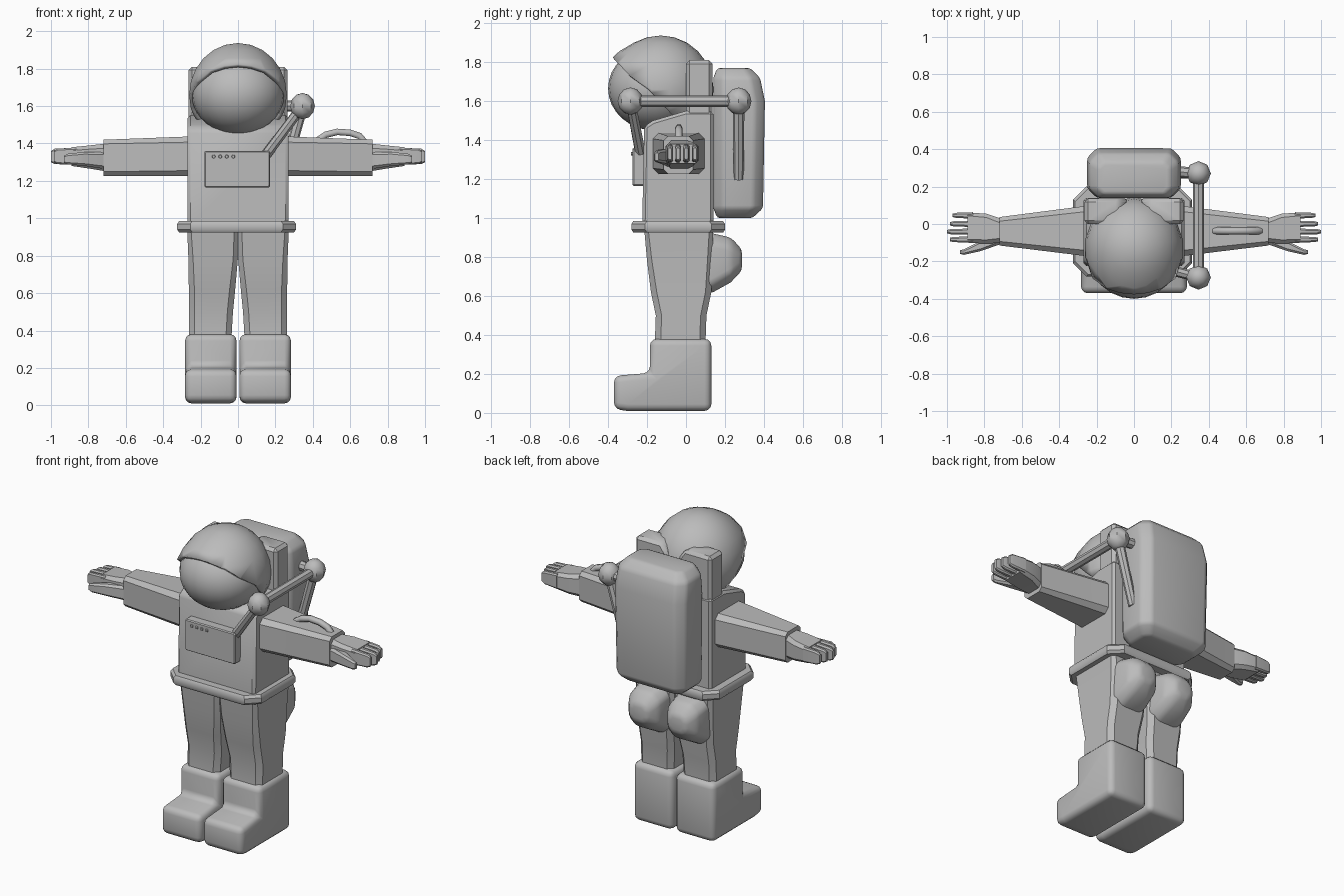
import bpy, bmesh, math
from mathutils import Vector

cube = bpy.data.objects.get("Cube")
if cube:
    bpy.data.objects.remove(cube, do_unlink=True)

grey = bpy.data.materials.new("suit grey")
grey.use_nodes = True
grey.diffuse_color = (0.5, 0.5, 0.5, 1)
grey.node_tree.nodes["Principled BSDF"].inputs["Base Color"].default_value = (0.5, 0.5, 0.5, 1)


def finish(name, bm, bevel=0, segments=2, angle=35):
    """Bevel, clean up and turn a bmesh into a shaded object."""
    bmesh.ops.recalc_face_normals(bm, faces=bm.faces[:])
    if bevel:
        sharp = [e for e in bm.edges if len(e.link_faces) == 2 and e.calc_face_angle(0) > 0.5]
        bmesh.ops.bevel(bm, geom=sharp, offset=bevel, segments=segments,
                        affect='EDGES', profile=0.5, clamp_overlap=True)
    mesh = bpy.data.meshes.new(name)
    bm.to_mesh(mesh)
    bm.free()
    ob = bpy.data.objects.new(name, mesh)
    bpy.context.collection.objects.link(ob)
    mesh.materials.append(grey)
    bpy.ops.object.select_all(action='DESELECT')
    ob.select_set(True)
    bpy.context.view_layer.objects.active = ob
    bpy.ops.object.shade_smooth_by_angle(angle=math.radians(angle))
    return ob


def place(axis, t, u, v):
    return {'x': (t, u, v), 'y': (u, t, v), 'z': (u, v, t)}[axis]


def bridge(bm, rings):
    """Skin closed rings of vertices and cap both ends."""
    n = len(rings[0])
    for a, b in zip(rings, rings[1:]):
        for i in range(n):
            bm.faces.new((a[i], a[(i + 1) % n], b[(i + 1) % n], b[i]))
    bm.faces.new(rings[0])
    bm.faces.new(rings[-1])


def loft(name, axis, sections, side=1, **kw):
    """Sections are (position, u0, u1, v0, v1, corner cut) along an axis."""
    bm = bmesh.new()
    rings = []
    for t, u0, u1, v0, v1, c in sections:
        pts = [(u0 + c, v0), (u1 - c, v0), (u1, v0 + c), (u1, v1 - c),
               (u1 - c, v1), (u0 + c, v1), (u0, v1 - c), (u0, v0 + c)]
        ring = []
        for u, v in pts:
            x, y, z = place(axis, t, u, v)
            ring.append(bm.verts.new((x * side, y, z)))
        rings.append(ring)
    bridge(bm, rings)
    return finish(name, bm, **kw)


def prism(name, axis, pts, lo, hi, side=1, **kw):
    """Extrude a profile between two positions on an axis."""
    bm = bmesh.new()
    rings = []
    for t in (lo, hi):
        ring = []
        for u, v in pts:
            x, y, z = place(axis, t, u, v)
            ring.append(bm.verts.new((x * side, y, z)))
        rings.append(ring)
    bridge(bm, rings)
    return finish(name, bm, **kw)


def rod(name, start, end, r1, r2, sides=8):
    a, b = Vector(start), Vector(end)
    bm = bmesh.new()
    bmesh.ops.create_cone(bm, cap_ends=True, segments=sides, radius1=r1, radius2=r2,
                          depth=(b - a).length)
    turn = (b - a).to_track_quat('Z', 'Y').to_matrix()
    for v in bm.verts:
        v.co = turn @ v.co + (a + b) / 2
    return finish(name, bm)


def ellipsoid(centre, radii, u=24, v=16):
    bm = bmesh.new()
    bmesh.ops.create_uvsphere(bm, u_segments=u, v_segments=v, radius=1)
    for p in bm.verts:
        p.co = Vector(c + r * k for c, r, k in zip(centre, radii, p.co))
    return bm


# Torso, belt and backpack
prism("torso", 'x', [(-.225, .95), (-.215, 1.47), (-.17, 1.5), (0, 1.55), (.14, 1.55), (.14, .95)],
      -.27, .27, bevel=.015, segments=1)
loft("belt", 'z', [(.925, -.315, .3, -.27, .19, .07), (.94, -.325, .31, -.28, .2, .07),
                   (.97, -.325, .31, -.28, .2, .07), (.985, -.315, .3, -.27, .19, .07)])
loft("backpack", 'z', [(1.0, -.19, .19, .16, .34, .03), (1.05, -.245, .245, .14, .395, .05),
                       (1.6, -.25, .25, .14, .405, .05), (1.72, -.24, .24, .14, .38, .05),
                       (1.77, -.19, .19, .16, .33, .03)], bevel=.015, angle=45)

# Helmet: visor globe and a hood cut on a slanted plane with a flared brim
finish("visor", ellipsoid((0, -.155, 1.665), (.248, .245, .217)), angle=60)
bm = ellipsoid((0, -.13, 1.66), (.265, .272, .277), 18, 12)
cut, normal = Vector((0, -.38, 1.86)), Vector((0, .31, .29)).normalized()
bmesh.ops.bisect_plane(bm, geom=bm.verts[:] + bm.edges[:] + bm.faces[:], plane_co=cut,
                       plane_no=normal, clear_inner=True)
for p in bm.verts:
    d = (p.co - cut).dot(normal)
    if d < .12 and p.co.z > 1.7:
        p.co.y -= .03 * (1 - d / .12)
hood = finish("hood", bm)
shell = hood.modifiers.new("thickness", 'SOLIDIFY')
shell.thickness, shell.offset = .022, -1

# Chest control panel with small buttons
loft("chest_panel", 'y', [(-.275, -.175, .165, 1.17, 1.355, .006), (-.268, -.18, .17, 1.165, 1.36, .006),
                          (-.2, -.18, .17, 1.165, 1.36, .006)])
for i in range(4):
    x = -.13 + i * .035
    rod("panel_button", (x, -.27, 1.33), (x, -.283, 1.33), .011, .008)

for s, label in ((1, "left"), (-1, "right")):
    # Shoulder posts behind the helmet
    prism(label + "_shoulder_post", 'y', [(.265, 1.4), (.265, 1.81), (.08, 1.81), (.03, 1.74), (.03, 1.4)],
          .0, .135, s, bevel=.018, segments=1)

    # Leg, seat bulge and boot
    loft(label + "_leg", 'z', [(.36, .035, .262, -.16, .1, .03), (.5, .027, .262, -.155, .105, .03),
                               (.62, .015, .263, -.18, .13, .03), (.78, .001, .265, -.2, .135, .025),
                               (.95, 0, .272, -.215, .14, .02)], s)
    loft(label + "_seat", 'y', [(.06, .02, .25, .6, .94, .04), (.14, .02, .25, .62, .92, .05),
                                (.23, .03, .24, .67, .9, .05), (.287, .075, .195, .73, .84, .03)],
         s, bevel=.02, angle=45)
    prism(label + "_boot", 'x', [(-.37, .02), (-.37, .19), (-.185, .205), (-.185, .38), (.13, .38),
                                 (.13, .01), (-.3, .01)], .008, .283, s, bevel=.035, segments=3, angle=45)

    # Arm
    loft(label + "_arm", 'x', [(.2, -.18, .105, 1.225, 1.44, .03), (.27, -.17, .095, 1.225, 1.437, .03),
                               (.72, -.115, .037, 1.227, 1.42, .022)], s)

    # Hand with four fingers and a thumb
    loft(label + "_palm", 'x', [(.7, -.1, .025, 1.25, 1.4, .025), (.79, -.105, .055, 1.265, 1.39, .02),
                                (.89, -.1, .062, 1.28, 1.38, .018)], s)
    for y, tip in ((.047, .97), (.002, .985), (-.04, 1.0), (-.082, .985)):
        loft(label + "_finger", 'x', [(.86, y - .018, y + .016, 1.285, 1.378, .008),
                                      (tip - .02, y - .015, y + .013, 1.29, 1.372, .008),
                                      (tip, y - .01, y + .008, 1.3, 1.36, .006)], s)
    loft(label + "_thumb", 'x', [(.72, -.11, -.05, 1.265, 1.355, .015), (.82, -.145, -.09, 1.28, 1.355, .012),
                                 (.91, -.165, -.135, 1.288, 1.345, .01), (.93, -.16, -.14, 1.295, 1.335, .006)], s)

# Hose frame with two joint balls on the left side
front, back = (.345, -.285, 1.6), (.345, .27, 1.6)
for name, centre in (("front_joint", front), ("back_joint", back)):
    finish(name, ellipsoid(centre, (.066, .066, .07), 8, 6))
rod("side_rod", front, back, .029, .029)
rod("front_rod", (.15, -.235, 1.34), front, .028, .026)
rod("back_rod", (.235, .27, 1.2), back, .026, .03)
rod("back_stub", (.23, .28, 1.6), back, .03, .03)

# Grab handle on the left forearm
curve = bpy.data.curves.new("arm_handle", 'CURVE')
curve.dimensions = '3D'
curve.bevel_depth, curve.bevel_resolution, curve.use_fill_caps = .02, 1, True
path = curve.splines.new('POLY')
points = [(.43, 1.42), (.47, 1.447), (.53, 1.462), (.6, 1.457), (.65, 1.44), (.675, 1.41)]
path.points.add(len(points) - 1)
for p, (x, z) in zip(path.points, points):
    p.co = (x, -.037, z, 1)
curve.materials.append(grey)
handle = bpy.data.objects.new("arm_handle", curve)
bpy.context.collection.objects.link(handle)
